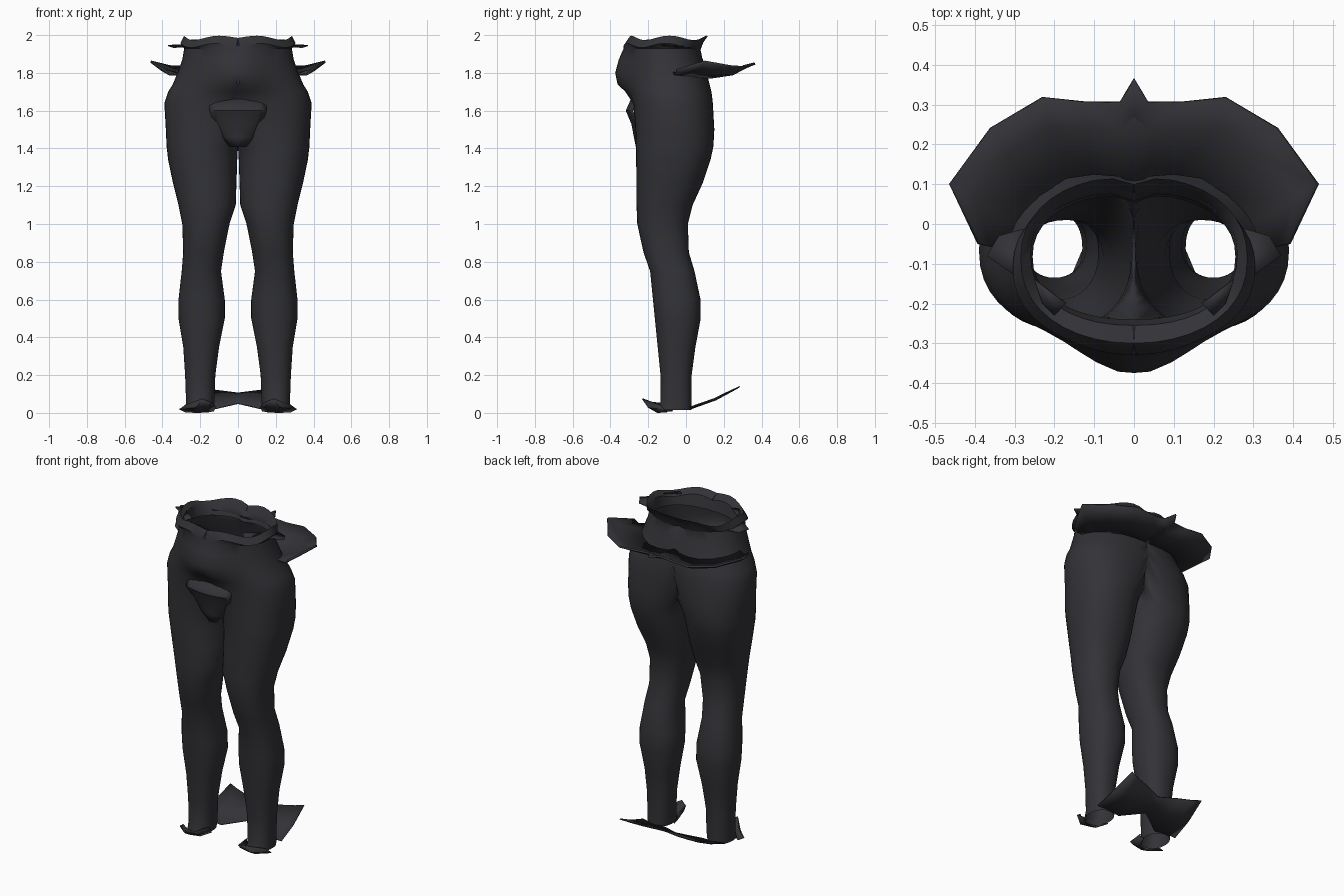
import bpy, bmesh, math

cube = bpy.data.objects.get("Cube")
if cube:
    bpy.data.objects.remove(cube, do_unlink=True)

# One dark cloth colour
cloth = bpy.data.materials.new("charcoal cloth")
cloth.use_nodes = True
COLOUR = (0.033, 0.033, 0.039, 1)
cloth.diffuse_color = COLOUR
shader = cloth.node_tree.nodes["Principled BSDF"]
shader.inputs["Base Color"].default_value = COLOUR
shader.inputs["Roughness"].default_value = 0.8


def finish(name, bm, thickness=0.0, angle=40):
    """Turn a half-model bmesh into a mirrored, shaded object."""
    bmesh.ops.recalc_face_normals(bm, faces=bm.faces)
    mesh = bpy.data.meshes.new(name)
    bm.to_mesh(mesh)
    bm.free()
    mesh.materials.append(cloth)
    obj = bpy.data.objects.new(name, mesh)
    bpy.context.collection.objects.link(obj)
    mirror = obj.modifiers.new("mirror", "MIRROR")
    mirror.use_clip = True
    mirror.merge_threshold = 0.002
    if thickness:
        solid = obj.modifiers.new("thickness", "SOLIDIFY")
        solid.thickness = thickness
        solid.offset = 0
    bpy.ops.object.select_all(action="DESELECT")
    obj.select_set(True)
    bpy.context.view_layer.objects.active = obj
    bpy.ops.object.shade_smooth_by_angle(angle=math.radians(angle))
    return obj


def strip(name, rows, thickness=0.006):
    """Surface spanned between matching rows of points."""
    bm = bmesh.new()
    grid = [[bm.verts.new(p) for p in row] for row in rows]
    for a, b in zip(grid, grid[1:]):
        for i in range(len(a) - 1):
            bm.faces.new((a[i], a[i + 1], b[i + 1], b[i]))
    return finish(name, bm, thickness, 25)


def power(value, exponent):
    return math.copysign(abs(value) ** exponent, value)


# Half trouser sections: height, inner x, outer x, front y, back y, belly bulge
# A negative inner x means the section is cut open at the centre line.
SECTIONS = [
    (0.015, .13, .275, -.15, .03, 0),
    (0.06, .125, .275, -.135, .03, 0),
    (0.20, .12, .28, -.135, .03, 0),
    (0.35, .10, .29, -.15, .05, 0),
    (0.50, .07, .315, -.165, .078, 0),
    (0.60, .07, .315, -.175, .077, 0),
    (0.75, .09, .298, -.19, .045, 0),
    (0.85, .075, .29, -.225, .015, 0),
    (1.0, .045, .295, -.258, .01, 0),
    (1.1, .012, .315, -.262, .035, 0),
    (1.22, .008, .345, -.262, .09, 0),
    (1.34, .004, .37, -.264, .13, 0),
    (1.41, -.005, .378, -.265, .145, 0),
    (1.5, -.06, .382, -.268, .15, 0),
    (1.64, -.15, .39, -.275, .142, .01),
    (1.70, -.20, .37, -.285, .135, .04),
    (1.74, -.22, .345, -.29, .125, .075),
    (1.80, -.24, .32, -.295, .11, .082),
    (1.87, -.26, .295, -.295, .09, .062),
    (1.93, -.275, .285, -.30, .08, .03),
    (1.945, -.29, .305, -.31, .09, .02),
    (1.985, -.285, .285, -.295, .12, .005),
    # inner lip of the waist
    (1.96, -.255, .26, -.255, .10, 0),
    (1.90, -.25, .255, -.24, .075, 0),
]
SIDES = 40


def section(z, inner, outer, front, back, belly):
    cx, rx = (inner + outer) / 2, (outer - inner) / 2
    cy, ry = (front + back) / 2, (back - front) / 2
    points = []
    for i in range(SIDES):
        t = math.tau * i / SIDES
        x = max(0, cx + rx * power(math.cos(t), .9))
        y = cy + ry * power(math.sin(t), .9)
        if y < cy:
            y -= belly * math.exp(-(x / .15) ** 2)
        elif z > 1.88:
            y -= .02 * math.exp(-(x / .04) ** 2)
        wave = .012 * math.cos(5 * t) if z > 1.93 else 0
        points.append((x, y, z + wave))
    return points


# Trousers: both legs, seat and waist in one shell
bm = bmesh.new()
rings = [[bm.verts.new(p) for p in section(*s)] for s in SECTIONS]
for low, high in zip(rings, rings[1:]):
    for i in range(SIDES):
        j = (i + 1) % SIDES
        quad = (low[i], low[j], high[j], high[i])
        if any(v.co.x > 1e-4 for v in quad):
            bm.faces.new(quad)
finish("trousers", bm)

# Raised shield panel over the crotch
HEIGHTS = [(1.66, .15, .288), (1.60, .15, .315), (1.53, .125, .285),
           (1.46, .085, .272), (1.41, .04, .262)]
strip("crotch_panel", [
    [(w * k / 4, -d + .03 * (k / 4) ** 2, z) for k in range(5)]
    for z, w, d in HEIGHTS], .008)

# Flared collar wrapping the back of the hips
RIM = [(0, .365, 1.85), (.035, .305, 1.835), (.12, .305, 1.83), (.23, .317, 1.83),
       (.36, .24, 1.835), (.462, .10, 1.86), (.39, -.05, 1.815)]
ROOT = [(0, .10, 1.79), (.035, .12, 1.78), (.10, .125, 1.775), (.17, .115, 1.775),
        (.24, .07, 1.78), (.30, .0, 1.79), (.31, -.07, 1.80)]
MIDDLE = [tuple(r * .35 + o * .65 - (.018 if k == 2 else 0)
                for k, (r, o) in enumerate(zip(a, b))) for a, b in zip(ROOT, RIM)]
strip("back_collar", [ROOT, MIDDLE, RIM], .012)

# Pointed tabs at the sides of the waist
strip("waist_tab", [[(.27, -.15, 1.95), (.27, -.01, 1.94)],
                    [(.37, -.08, 1.945), (.34, -.03, 1.935)]])
strip("front_tab", [[(.17, -.20, 1.975), (.25, -.14, 1.975)],
                    [(.20, -.23, 1.965), (.23, -.20, 1.965)]])

# Trailing flap joining both heels
strip("heel_flap", [
    [(0, .10, .05), (.13, .02, .02), (.21, .03, .025), (.28, .02, .03)],
    [(0, .17, .085), (.12, .15, .07), (.20, .16, .07), (.27, .15, .075)],
    [(0, .21, .105), (.12, .25, .12), (.20, .27, .13), (.25, .285, .14)]])

# Turned-up cuff at the toes
strip("toe_cuff", [
    [(.13, -.07, .01), (.16, -.14, .005), (.22, -.15, .002), (.28, -.10, .006)],
    [(.12, -.09, .03), (.15, -.19, .035), (.22, -.20, .03), (.31, -.12, .02)],
    [(.13, -.10, .05), (.15, -.21, .06), (.19, -.23, .075), (.28, -.13, .04)]])
